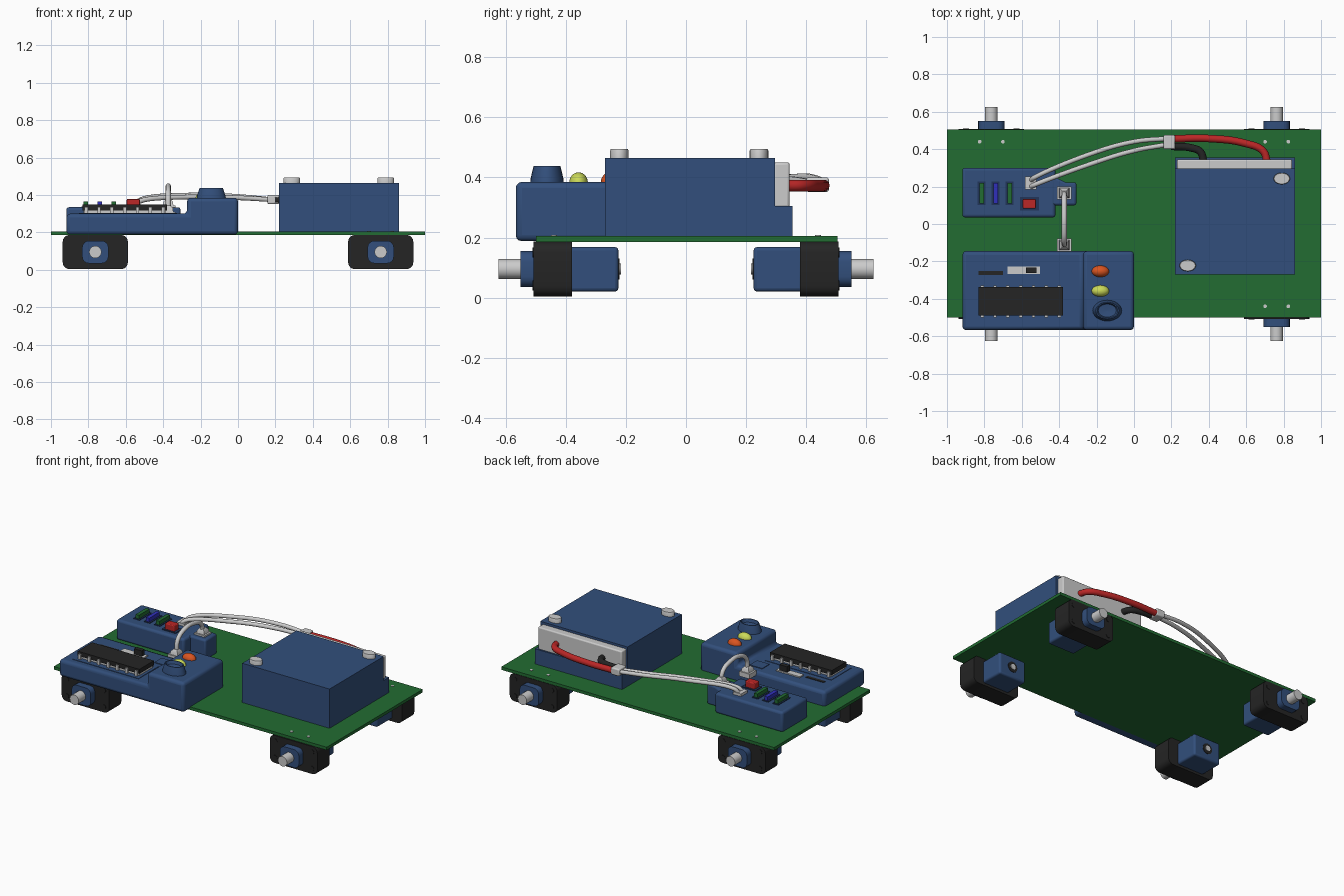
import bpy, bmesh, math
from mathutils import Matrix, Vector

if "Cube" in bpy.data.objects:
    bpy.data.objects.remove(bpy.data.objects["Cube"])


def material(name, rgb):
    m = bpy.data.materials.new(name)
    m.diffuse_color = (*rgb, 1)
    m.use_nodes = True
    m.node_tree.nodes["Principled BSDF"].inputs["Base Color"].default_value = m.diffuse_color
    return m


BLUE = material("blue", (0.032, 0.078, 0.2))
GREEN = material("green", (0.016, 0.15, 0.032))
BLACK = material("black", (0.018, 0.018, 0.018))
RED = material("red", (0.5, 0.02, 0.02))
ORANGE = material("orange", (0.7, 0.09, 0.015))
YELLOW = material("yellow", (0.6, 0.7, 0.1))
FUSE_BLUE = material("fuse_blue", (0.03, 0.03, 0.5))
DARK = material("dark_blue", (0.015, 0.035, 0.1))


def finish(bm, name, mat, bevel=0, smooth=True):
    bmesh.ops.recalc_face_normals(bm, faces=bm.faces)
    me = bpy.data.meshes.new(name)
    bm.to_mesh(me)
    bm.free()
    ob = bpy.data.objects.new(name, me)
    bpy.context.collection.objects.link(ob)
    if mat:
        me.materials.append(mat)
    if bevel:
        mod = ob.modifiers.new("bevel", 'BEVEL')
        mod.width, mod.segments, mod.limit_method = bevel, 3, 'ANGLE'
    if smooth:
        bpy.ops.object.select_all(action='DESELECT')
        ob.select_set(True)
        bpy.context.view_layer.objects.active = ob
        bpy.ops.object.shade_smooth_by_angle(angle=math.radians(35))
    return ob


def box(name, x, y, z, mat=None, bevel=0, round_y=0):
    """Box from x, y, z ranges; round_y rounds only the edges running along y."""
    bm = bmesh.new()
    bmesh.ops.create_cube(bm, size=1)
    for v in bm.verts:
        v.co = [r[0] if c < 0 else r[1] for c, r in zip(v.co, (x, y, z))]
    if round_y:
        es = [e for e in bm.edges if abs(e.verts[0].co.y - e.verts[1].co.y) > 1e-5]
        bmesh.ops.bevel(bm, geom=es, offset=round_y, segments=4, profile=0.5, affect='EDGES')
    return finish(bm, name, mat, bevel)


def prism(name, pts, axis, a, b, mat, bevel=0):
    """Extrude a 2D outline along an axis from a to b."""
    bm = bmesh.new()

    def place(p, t):
        c = list(p)
        c.insert(axis, t)
        return bm.verts.new(c)
    face = bm.faces.new([place(p, a) for p in pts])
    out = bmesh.ops.extrude_face_region(bm, geom=[face])
    for v in out["geom"]:
        if isinstance(v, bmesh.types.BMVert):
            v.co[axis] = b
    return finish(bm, name, mat, bevel)


def lathe(name, profile, loc, mat=None, scale=(1, 1, 1), rot=None, n=24):
    """Spin (radius, height) pairs round z, then scale, rotate and place."""
    bm = bmesh.new()
    rings = [[bm.verts.new((r * math.cos(2 * math.pi * i / n), r * math.sin(2 * math.pi * i / n), h))
              for i in range(n)] for r, h in profile]
    for p, q in zip(rings, rings[1:]):
        for i in range(n):
            bm.faces.new((p[i], p[(i + 1) % n], q[(i + 1) % n], q[i]))
    bm.faces.new(rings[0])
    bm.faces.new(rings[-1])
    m = Matrix.Translation(Vector(loc)) @ (rot or Matrix()) @ Matrix.Diagonal((*scale, 1))
    bmesh.ops.transform(bm, matrix=m, verts=bm.verts)
    return finish(bm, name, mat)


def cable(name, pts, radius, mat=None):
    cu = bpy.data.curves.new(name, 'CURVE')
    cu.dimensions = '3D'
    cu.bevel_depth, cu.bevel_resolution, cu.resolution_u = radius, 3, 8
    cu.use_fill_caps = True
    sp = cu.splines.new('BEZIER')
    sp.bezier_points.add(len(pts) - 1)
    for bp, p in zip(sp.bezier_points, pts):
        bp.co = p
        bp.handle_left_type = bp.handle_right_type = 'AUTO'
    ob = bpy.data.objects.new(name, cu)
    bpy.context.collection.objects.link(ob)
    if mat:
        cu.materials.append(mat)


# base plate
box("base_plate", (-1, 1), (-0.5, 0.505), (0.185, 0.205), GREEN)

# four motors with gearbox, collar, shaft and screws
for sx in (-1, 1):
    for sy in (-1, 1):
        cx, cz = 0.763 * sx, 0.095

        def yr(a, b):
            return tuple(sorted((a * sy, b * sy)))
        spin = Matrix.Rotation(-sy * math.pi / 2, 4, 'X')
        box("gearbox", (cx - 0.174, cx + 0.174), yr(0.38, 0.508), (0.004, 0.186), BLACK, round_y=0.035)
        box("motor_body", (cx - 0.1, cx + 0.1), yr(0.225, 0.39), (0.02, 0.168), BLUE, 0.012)
        box("shaft_collar", (cx - 0.07, cx + 0.07), yr(0.5, 0.552), (0.035, 0.155), BLUE, round_y=0.035)
        lathe("shaft", [(0.033, 0), (0.033, 0.085)], (cx, 0.54 * sy, cz), rot=spin)
        lathe("motor_end_ring", [(0.035, 0), (0.035, 0.02)], (cx, 0.222 * sy, cz), BLACK, rot=spin)
        lathe("motor_end_pin", [(0.018, 0), (0.018, 0.02)], (cx, 0.217 * sy, cz), rot=spin)
        for ox in (-1, 1):
            for oz in (-1, 1):
                lathe("gearbox_screw", [(0.016, 0), (0.016, 0.008)],
                      (cx + 0.135 * ox, 0.503 * sy, cz + 0.055 * oz), BLACK, rot=spin, n=12)
            lathe("plate_screw", [(0.01, 0), (0.01, 0.005)], (cx + 0.062 * ox, 0.44 * sy, 0.203), n=12)

# battery with stepped back, terminal strip and two posts
prism("battery", [(-0.27, 0.2), (0.355, 0.2), (0.355, 0.305), (0.297, 0.305), (0.297, 0.465), (-0.27, 0.465)],
      0, 0.22, 0.86, BLUE)
box("battery_strip", (0.23, 0.845), (0.29, 0.345), (0.3, 0.45), None, 0.008)
for x, y in ((0.79, 0.243), (0.287, -0.222)):
    lathe("battery_post", [(1, 0), (1, 0.027), (0.93, 0.032)], (x, y, 0.462), scale=(0.044, 0.031, 1))

# stepped control box
prism("control_box", [(-0.917, 0.188), (0, 0.188), (0, 0.385), (-0.272, 0.385), (-0.272, 0.3), (-0.917, 0.3)],
      1, -0.567, -0.145, BLUE, 0.02)
lathe("dial_button", [(1, 0), (0.98, 0.012), (0.8, 0.055), (0.72, 0.055), (0.62, 0.035), (0.01, 0.03)],
      (-0.143, -0.463, 0.383), BLUE, scale=(0.078, 0.056, 1))
dome = [(math.cos(t * math.pi / 16), math.sin(t * math.pi / 16)) for t in range(8)] + [(0.01, 1)]
for name, y, m in (("orange_light", -0.253, ORANGE), ("yellow_light", -0.358, YELLOW)):
    lathe(name, dome, (-0.18, y, 0.383), m, scale=(0.047, 0.031, 0.034))

# chip on a tray with pins down both sides
box("chip_tray", (-0.85, -0.365), (-0.52, -0.307), (0.29, 0.303), BLUE)
box("chip", (-0.832, -0.38), (-0.49, -0.338), (0.318, 0.348), BLACK)
for i in range(7):
    x = -0.812 + 0.0687 * i
    for sy in (-1, 1):
        y = -0.414 + 0.08 * sy
        box("chip_pin", (x - 0.009, x + 0.009), (y - 0.006, y + 0.006), (0.298, 0.336))
box("chip_socket", (-0.825, -0.385), (-0.482, -0.346), (0.3, 0.319))

# switch, slot and pad
box("switch_plate", (-0.675, -0.503), (-0.268, -0.226), (0.295, 0.308))
box("switch_knob", (-0.578, -0.522), (-0.262, -0.232), (0.3, 0.345), BLACK)
box("slot", (-0.832, -0.7), (-0.273, -0.252), (0.295, 0.303), BLACK)
box("pad", (-0.418, -0.327), (-0.277, -0.2), (0.29, 0.304), BLUE)

# fuse box with narrow lower socket arm
box("fuse_box", (-0.918, -0.42), (0.035, 0.3), (0.2, 0.335), BLUE, 0.015)
prism("fuse_box_arm", [(-0.45, 0.1), (-0.308, 0.1), (-0.308, 0.223), (-0.365, 0.223), (-0.42, 0.25), (-0.45, 0.25)],
      2, 0.2, 0.334, BLUE, 0.012)
for x, m in ((-0.815, GREEN), (-0.74, FUSE_BLUE), (-0.665, GREEN)):
    box("fuse_socket", (x - 0.022, x + 0.022), (0.102, 0.228), (0.33, 0.339), DARK)
    box("fuse", (x - 0.012, x + 0.012), (0.11, 0.22), (0.33, 0.364), m)
box("red_button_base", (-0.61, -0.508), (0.073, 0.144), (0.33, 0.34), DARK)
box("red_button", (-0.595, -0.525), (0.083, 0.133), (0.335, 0.378), RED, 0.005)

# power plug, twin cables, clip, and leads to the battery
box("power_plug", (-0.582, -0.522), (0.185, 0.255), (0.33, 0.352))
cable("power_cable_back", [(-0.55, 0.235, 0.345), (-0.53, 0.25, 0.37), (-0.24, 0.372, 0.4),
                           (0, 0.44, 0.392), (0.18, 0.457, 0.375)], 0.013)
cable("power_cable_front", [(-0.55, 0.2, 0.345), (-0.53, 0.21, 0.365), (-0.24, 0.318, 0.39),
                            (0, 0.392, 0.385), (0.18, 0.425, 0.375)], 0.013)
box("cable_clip", (0.157, 0.22), (0.4, 0.476), (0.352, 0.4), None, 0.008)
cable("red_lead", [(0.2, 0.455, 0.373), (0.4, 0.457, 0.373), (0.6, 0.43, 0.373),
                   (0.69, 0.39, 0.373), (0.713, 0.33, 0.373)], 0.02, RED)
cable("black_lead", [(0.2, 0.415, 0.373), (0.3, 0.408, 0.373), (0.355, 0.385, 0.373),
                     (0.373, 0.33, 0.373)], 0.02, BLACK)

# arched signal cable between the two boxes
for name, y, z in (("signal_plug_back", 0.165, 0.333), ("signal_plug_front", -0.113, 0.298)):
    box(name + "_base", (-0.412, -0.335), (y - 0.035, y + 0.035), (z - 0.02, z + 0.012))
    lathe(name, [(0.04, 0), (0.036, 0.03), (0.018, 0.045)], (-0.373, y, z), rot=Matrix.Rotation(math.pi / 4, 4, 'Z'), n=4)
cable("signal_cable", [(-0.373, 0.165, 0.35), (-0.373, 0.145, 0.41), (-0.373, 0.07, 0.442), (-0.373, -0.02, 0.442),
                       (-0.373, -0.095, 0.4), (-0.373, -0.113, 0.32)], 0.014)
